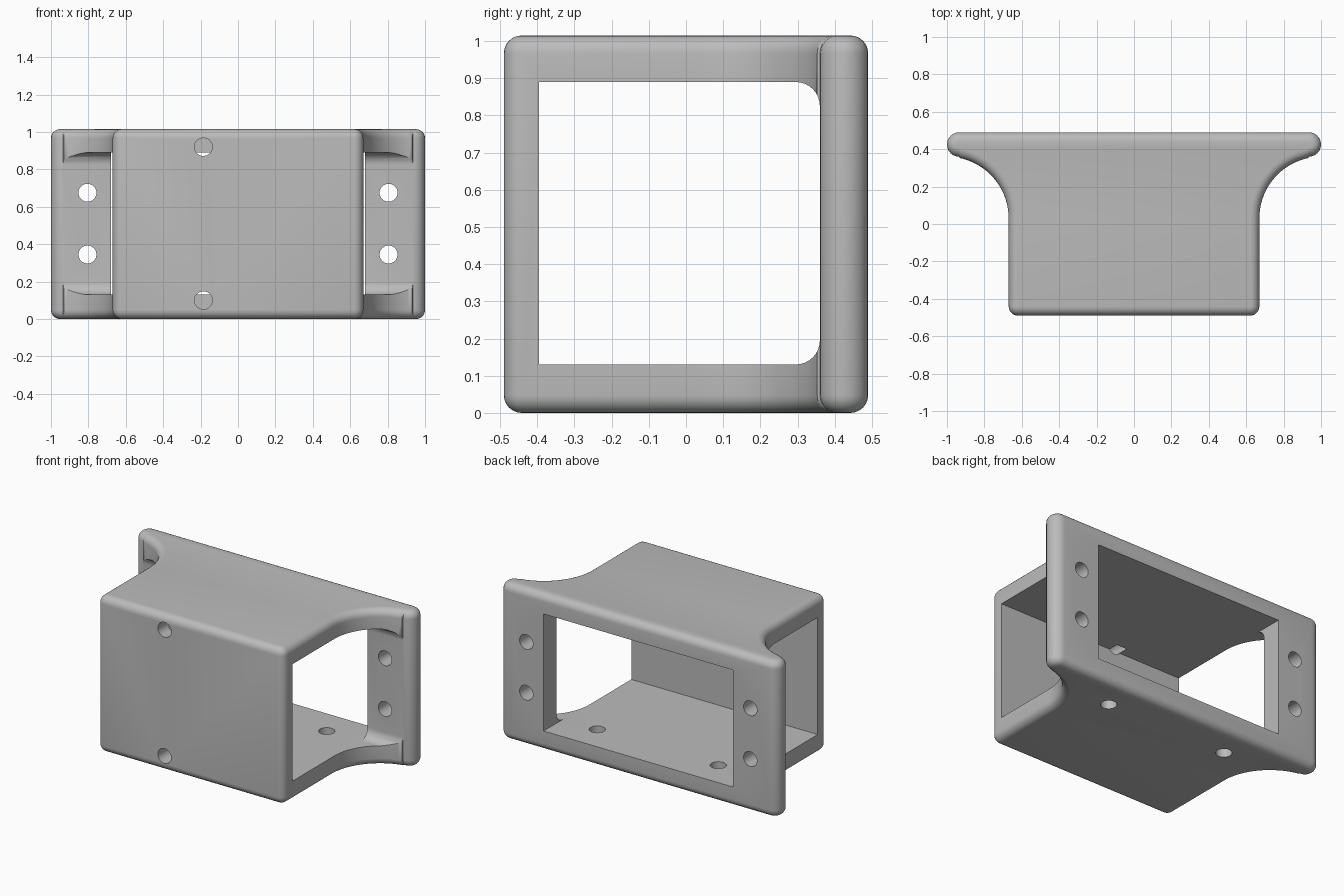
import bpy, bmesh, math
from mathutils import Matrix, Vector

if "Cube" in bpy.data.objects:
    bpy.data.objects.remove(bpy.data.objects["Cube"])

HEIGHT, RIM = 1.015, 0.048
FLOOR, CEILING = 0.13, 0.89
FLANGE_FRONT = 0.36
HOLE_R = 0.048

grey = bpy.data.materials.new("plain_grey")
grey.use_nodes = True
grey.diffuse_color = (0.5, 0.5, 0.5, 1)
grey.node_tree.nodes["Principled BSDF"].inputs["Base Color"].default_value = (0.5, 0.5, 0.5, 1)


def finish(bm, name):
    bmesh.ops.recalc_face_normals(bm, faces=bm.faces)
    mesh = bpy.data.meshes.new(name)
    bm.to_mesh(mesh)
    bm.free()
    mesh.materials.append(grey)
    obj = bpy.data.objects.new(name, mesh)
    bpy.context.collection.objects.link(obj)
    return obj


def arc(cx, cy, r, start, end, steps):
    angles = [math.radians(start + (end - start) * i / steps) for i in range(steps + 1)]
    return [(cx + r * math.cos(a), cy + r * math.sin(a)) for a in angles]


def plan(inset):
    """Plan outline: box front, concave sweeps and rounded flange ends."""
    half = arc(0.62, -0.44, 0.05 - inset, -90, 0, 6)
    half += arc(1.0, 0.03, 0.33 + inset, 180, 102, 20)
    half += arc(0.935, 0.425, 0.065 - inset, -90, 90, 12)
    return half + [(-x, y) for x, y in reversed(half)]


def loft(rings, name):
    bm = bmesh.new()
    loops = [[bm.verts.new(p) for p in ring] for ring in rings]
    for a, b in zip(loops, loops[1:]):
        for i in range(len(a)):
            j = (i + 1) % len(a)
            bm.faces.new((a[i], a[j], b[j], b[i]))
    bm.faces.new(loops[0])
    bm.faces.new(loops[-1])
    return finish(bm, name)


def box(name, low, high):
    bm = bmesh.new()
    low, high = Vector(low), Vector(high)
    size = Matrix.Diagonal((high - low).to_4d())
    bmesh.ops.create_cube(bm, size=1, matrix=Matrix.Translation((low + high) / 2) @ size)
    return finish(bm, name)


def drill(name, centre, depth, axis):
    bm = bmesh.new()
    turn = Matrix.Rotation(math.pi / 2, 4, "X") if axis == "y" else Matrix()
    bmesh.ops.create_cone(bm, cap_ends=True, segments=32, radius1=HOLE_R, radius2=HOLE_R,
                          depth=depth, matrix=Matrix.Translation(centre) @ turn)
    return finish(bm, name)


# Solid bracket with rounded top and bottom rims
levels = []
for i in range(7):
    a = math.pi / 2 * i / 6
    levels.append((RIM * (1 - math.sin(a)), RIM * (1 - math.cos(a))))
stack = levels + [(d, HEIGHT - z) for d, z in reversed(levels)]
stack = [(d, z) for d, z in levels]
lower = [(RIM - z, d) for d, z in reversed(levels)]
lower = [(RIM * (1 - math.sin(math.pi * i / 12)), RIM * (1 - math.cos(math.pi * i / 12))) for i in range(7)]
stack = lower + [(d, HEIGHT - z) for d, z in reversed(lower)]
bracket = loft([[(x, y, z) for x, y in plan(d)] for d, z in stack], "bracket")

# Side to side tunnel with filleted rear corners
R = 0.065
tunnel = [(-0.395, FLOOR)]
tunnel += arc(FLANGE_FRONT - R, FLOOR + R, R, -90, 0, 8)
tunnel += arc(FLANGE_FRONT - R, CEILING - R, R, 0, 90, 8)
tunnel += [(-0.395, CEILING)]
cutters = [loft([[(x, y, z) for y, z in tunnel] for x in (-1.2, 1.2)], "tunnel_cutter")]

# Rear opening between the flanges
cutters.append(box("rear_cutter", (-0.68, 0.1, FLOOR), (0.68, 0.7, CEILING)))

# Screw holes in flanges, floor and front wall
for side in (-1, 1):
    for z in (0.345, 0.675):
        cutters.append(drill("flange_drill", (side * 0.805, 0.42, z), 0.5, "y"))
    cutters.append(drill("floor_drill", (side * 0.435, 0.29, 0.05), 0.3, "z"))
for z in (0.1, 0.92):
    cutters.append(drill("front_drill", (-0.185, -0.45, z), 0.24, "y"))

bpy.context.view_layer.objects.active = bracket
for cutter in cutters:
    cutter.hide_render = True
    mod = bracket.modifiers.new("cut", "BOOLEAN")
    mod.operation, mod.solver, mod.object = "DIFFERENCE", "EXACT", cutter
    bpy.ops.object.modifier_apply(modifier=mod.name)
    bpy.data.objects.remove(cutter)

# Smooth shading with crisp cut edges
bpy.ops.object.select_all(action="DESELECT")
bracket.select_set(True)
bpy.ops.object.shade_smooth_by_angle(angle=math.radians(35))
